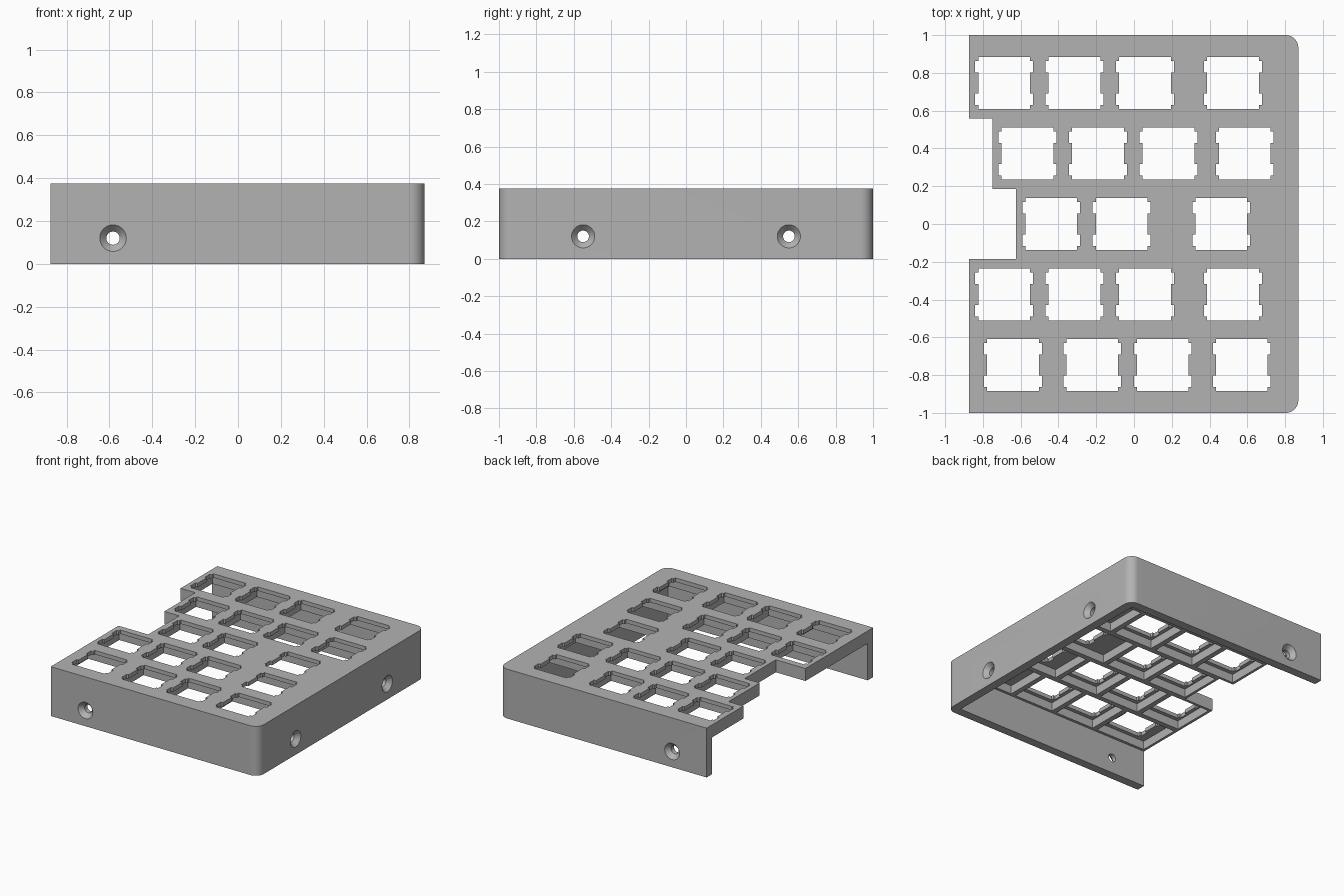
import bpy
import bmesh
from math import cos, sin, pi
from mathutils import Matrix, Vector

if "Cube" in bpy.data.objects:
    bpy.data.objects.remove(bpy.data.objects["Cube"], do_unlink=True)

UNIT = 0.373             # key pitch
RIGHT, BACK = 0.87, 1.0  # outer faces
WALL = 0.067
HEIGHT = 0.375
GRID_BOTTOM = 0.28       # underside of the rib grid
PLATE_BOTTOM = 0.345     # underside of the thin switch plate
RIB = 0.02               # half of a rib
INNER = RIGHT - WALL

# Left edge of each row and its key widths; the last key fills up to the wall
ROWS = [(-0.874, [1, 1, 1]),
        (-0.75, [1, 1, 1]),
        (-0.625, [1, 1]),
        (-0.874, [1, 1, 1]),
        (-0.874, [1.25, 1, 1])]

grey = bpy.data.materials.new("case grey")
grey.use_nodes = True
grey.diffuse_color = (0.45, 0.45, 0.45, 1)
grey.node_tree.nodes["Principled BSDF"].inputs["Base Color"].default_value = (0.45, 0.45, 0.45, 1)


def add_prism(bm, points, z0, z1):
    """Extrude a counter-clockwise outline from z0 to z1."""
    face = bm.faces.new([bm.verts.new((x, y, z0)) for x, y in points])
    top = bmesh.ops.extrude_face_region(bm, geom=[face])["geom"]
    verts = [v for v in top if isinstance(v, bmesh.types.BMVert)]
    bmesh.ops.translate(bm, verts=verts, vec=(0, 0, z1 - z0))


def make_object(name, bm):
    bmesh.ops.recalc_face_normals(bm, faces=bm.faces)
    mesh = bpy.data.meshes.new(name)
    bm.to_mesh(mesh)
    bm.free()
    obj = bpy.data.objects.new(name, mesh)
    bpy.context.collection.objects.link(obj)
    return obj


def rectangle(x0, x1, y0, y1):
    return [(x0, y0), (x1, y0), (x1, y1), (x0, y1)]


def switch_outline(cx, cy):
    """Square opening with two clip notches on each side."""
    half, deep, near, far = 0.137, 0.153, 0.056, 0.117
    side = [(half, -half), (half, -far), (deep, -far), (deep, -near), (half, -near),
            (half, near), (deep, near), (deep, far), (half, far), (half, half)]
    return [(cx + s * x, cy + s * y) for s in (1, -1) for x, y in side]


def corner(cx, cy, start, steps=12):
    return [(cx + WALL * cos(start + pi / 2 * i / steps),
             cy + WALL * sin(start + pi / 2 * i / steps)) for i in range(steps + 1)]


# Case body: rounded right corners, stepped left edge
outline = corner(INNER, -BACK + WALL, -pi / 2) + corner(INNER, BACK - WALL, 0)
for row, (left, keys) in enumerate(ROWS):
    top = BACK if row == 0 else (2.5 - row) * UNIT
    bottom = -BACK if row == len(ROWS) - 1 else (1.5 - row) * UNIT
    if row and ROWS[row - 1][0] == left:
        outline.pop()
    else:
        outline.append((left, top))
    outline.append((left, bottom))
bm = bmesh.new()
add_prism(bm, outline, 0, HEIGHT)
case = make_object("keyboard_case", bm)

# Cutters: main cavity, underside pockets, switch openings
cavity, pockets, openings = bmesh.new(), bmesh.new(), bmesh.new()
add_prism(cavity, rectangle(-1.2, INNER, -BACK + WALL, BACK - WALL), -0.1, GRID_BOTTOM)
for row, (left, keys) in enumerate(ROWS):
    cy = (2 - row) * UNIT
    edges = [left]
    for width in keys:
        edges.append(edges[-1] + width * UNIT)
    edges.append(INNER)
    for x0, x1 in zip(edges, edges[1:]):
        add_prism(pockets, rectangle(x0 + RIB, x1 - RIB, cy - UNIT / 2 + RIB, cy + UNIT / 2 - RIB),
                  GRID_BOTTOM - 0.05, PLATE_BOTTOM)
        add_prism(openings, switch_outline((x0 + x1) / 2, cy), PLATE_BOTTOM - 0.02, HEIGHT + 0.1)

# Cutters: countersunk screw holes, as a point on the wall and its outward direction
SCREWS = [((-0.583, -BACK, 0.12), (0, -1, 0)), ((-0.583, BACK, 0.12), (0, 1, 0)),
          ((RIGHT, -0.55, 0.12), (1, 0, 0)), ((RIGHT, 0.55, 0.12), (1, 0, 0))]
shafts, sinks = bmesh.new(), bmesh.new()
for point, out in SCREWS:
    place = Matrix.Translation(point) @ Vector(out).to_track_quat("Z", "Y").to_matrix().to_4x4()
    bmesh.ops.create_cone(shafts, cap_ends=True, segments=32, radius1=0.031, radius2=0.031,
                          depth=0.3, matrix=place)
    bmesh.ops.create_cone(sinks, cap_ends=True, segments=32, radius1=0.03, radius2=0.094,
                          depth=0.07, matrix=place)

bpy.context.view_layer.objects.active = case
case.select_set(True)
for name, cut in (("cavity", cavity), ("pockets", pockets), ("openings", openings),
                  ("screw_shafts", shafts), ("screw_sinks", sinks)):
    cutter = make_object(name + "_cutter", cut)
    cutter.hide_render = True
    mod = case.modifiers.new(name, "BOOLEAN")
    mod.operation, mod.solver, mod.object = "DIFFERENCE", "EXACT", cutter
    bpy.ops.object.modifier_apply(modifier=mod.name)
    bpy.data.objects.remove(cutter, do_unlink=True)

case.data.materials.clear()
case.data.materials.append(grey)
bpy.ops.object.shade_smooth_by_angle(angle=pi / 6)
